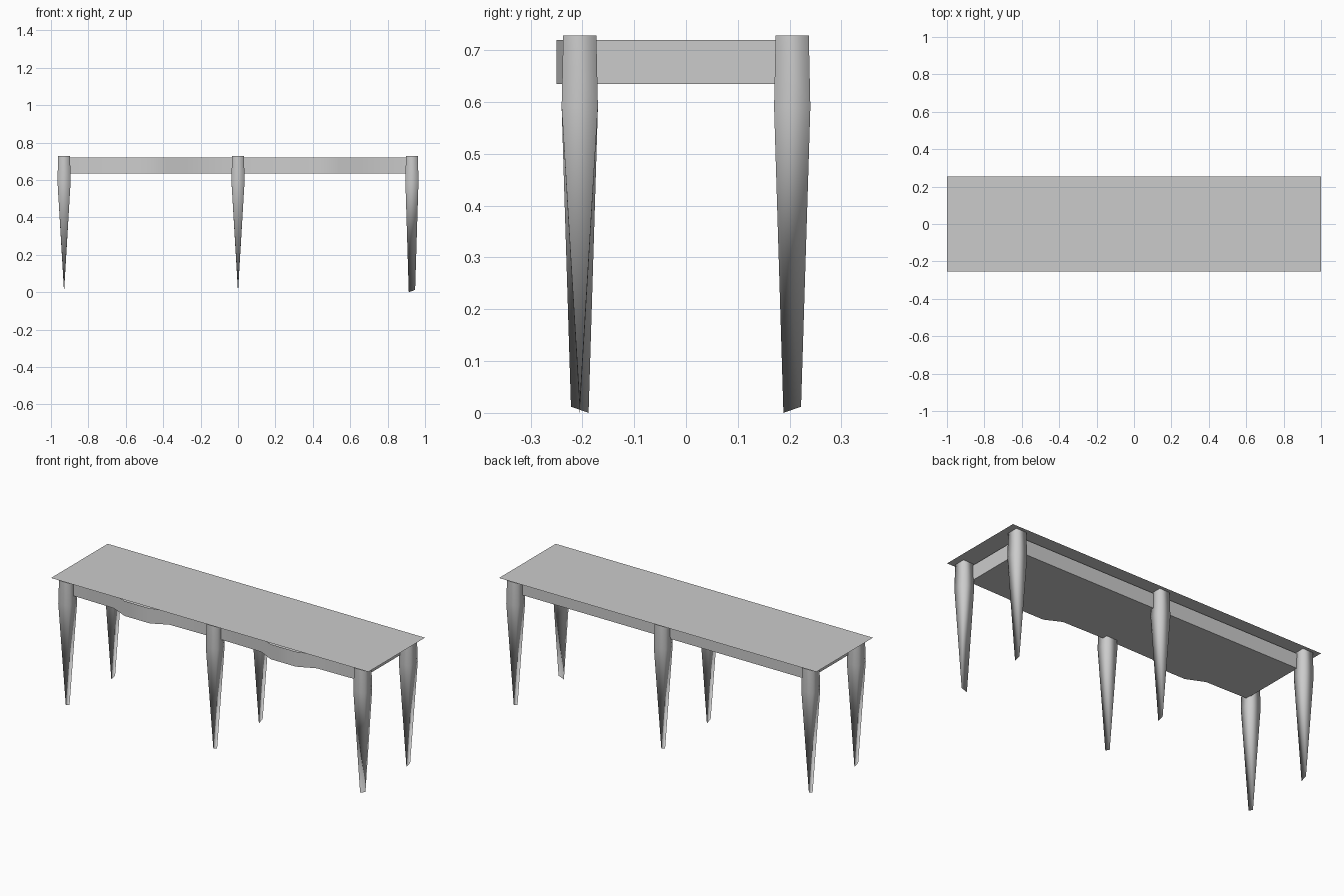
import bpy
import bmesh

cube = bpy.data.objects.get("Cube")
if cube:
    bpy.data.objects.remove(cube, do_unlink=True)

TOP = 0.73

# One plain grey for every part
grey = bpy.data.materials.new("plain_grey")
grey.use_nodes = True
colour = (0.6, 0.6, 0.6, 1)
grey.diffuse_color = colour
grey.node_tree.nodes["Principled BSDF"].inputs["Base Color"].default_value = colour


def finish(name, bm, smooth=True):
    """Turn a bmesh into a named object."""
    bmesh.ops.recalc_face_normals(bm, faces=bm.faces)
    mesh = bpy.data.meshes.new(name)
    bm.to_mesh(mesh)
    bm.free()
    mesh.materials.append(grey)
    for face in mesh.polygons:
        face.use_smooth = smooth
    obj = bpy.data.objects.new(name, mesh)
    bpy.context.collection.objects.link(obj)
    return obj


def square_ring(bm, x, y, half, z):
    return [bm.verts.new((x + sx * half, y + sy * half, z))
            for sx, sy in ((-1, -1), (1, -1), (1, 1), (-1, 1))]


def make_leg(name, x, y, foot_along_x):
    """Square leg that swells below the rail and tapers to a chisel foot."""
    bm = bmesh.new()
    upper = square_ring(bm, x, y, 0.032, TOP - 0.002)
    lower = square_ring(bm, x, y, 0.035, 0.59)
    for i in range(4):
        j = (i + 1) % 4
        bm.faces.new((upper[i], upper[j], lower[j], lower[i]))
    # The foot is a single edge, its outer end slightly raised
    side = 1 if (x if foot_along_x else y) > 0 else -1
    foot = {}
    for end in (-1, 1):
        z = 0.012 if end == side else 0
        dx, dy = (end * 0.017, 0) if foot_along_x else (0, end * 0.017)
        foot[end] = bm.verts.new((x + dx, y + dy, z))
    for i in range(4):
        a, b = lower[i], lower[(i + 1) % 4]
        axis, centre = (0, x) if foot_along_x else (1, y)
        fa = foot[1 if a.co[axis] > centre else -1]
        fb = foot[1 if b.co[axis] > centre else -1]
        bm.faces.new((a, b, fb) if fa == fb else (a, b, fb, fa))
    finish(name, bm)


for x, x_name in ((-0.93, "right"), (0, "middle"), (0.93, "left")):
    for y, y_name in ((-0.205, "front"), (0.205, "back")):
        make_leg(f"{y_name}_{x_name}_leg", x, y, x > 0 and y < 0)

# Tabletop: a flat sheet
bm = bmesh.new()
bm.faces.new([bm.verts.new((sx, sy * 0.255, TOP))
              for sx, sy in ((-1, -1), (1, -1), (1, 1), (-1, 1))])
finish("tabletop", bm, smooth=False)

# Apron: closed underneath, with two bowed drawer fronts
half_front = [(0.0, -0.2), (0.29, -0.205), (0.38, -0.25),
              (0.54, -0.25), (0.64, -0.205), (0.9, -0.2)]
outline = [(-x, y) for x, y in reversed(half_front[1:])] + half_front
outline += [(0.9, 0.19), (-0.9, 0.19)]
bm = bmesh.new()
base = bm.faces.new([bm.verts.new((x, y, 0.635)) for x, y in outline])
walls = bmesh.ops.extrude_edge_only(bm, edges=base.edges[:])
for vert in walls["geom"]:
    if isinstance(vert, bmesh.types.BMVert):
        vert.co.z = 0.72
apron = finish("apron", bm)
bpy.context.view_layer.objects.active = apron
apron.select_set(True)
bpy.ops.object.shade_smooth_by_angle(angle=1.0)
